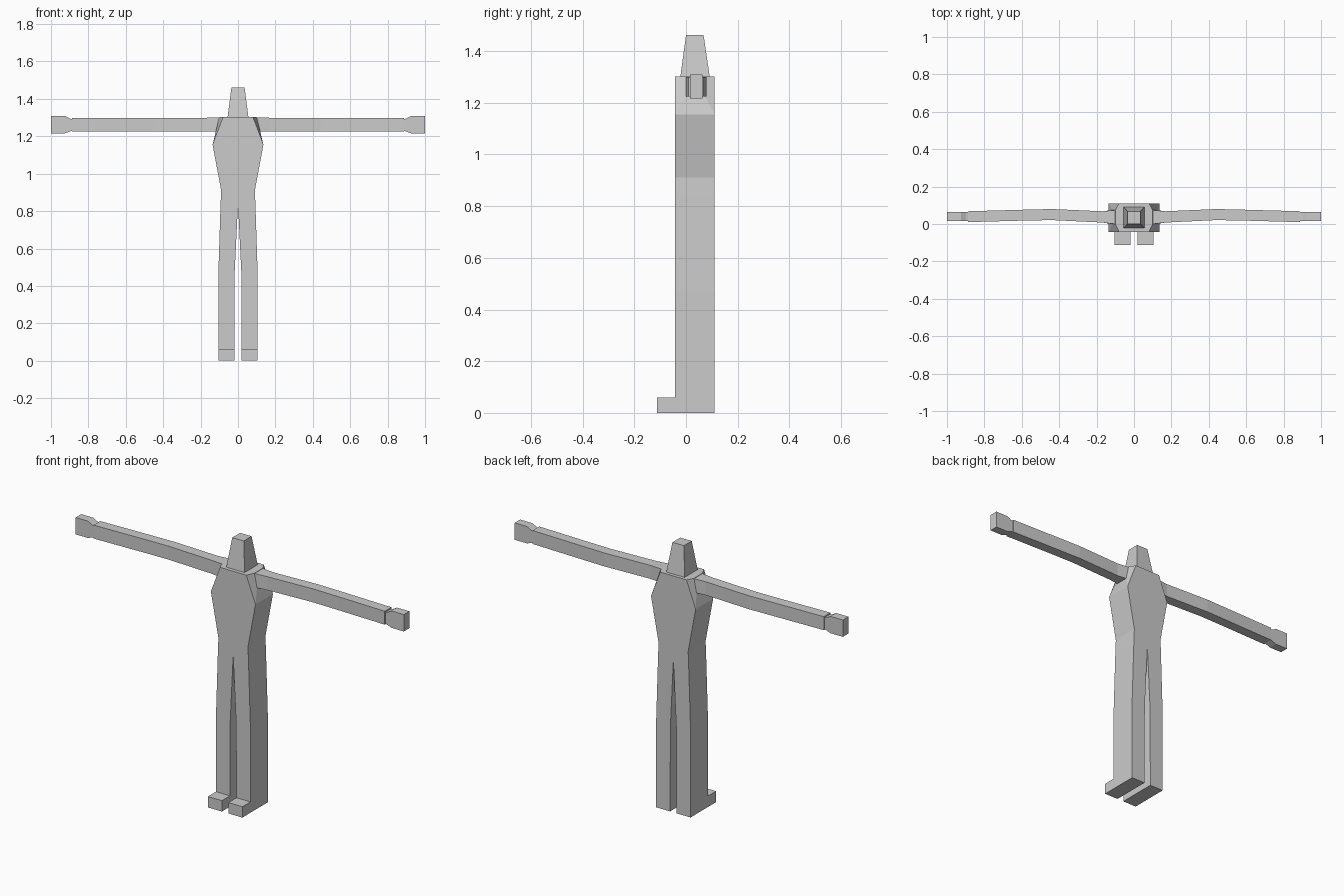
import bpy, bmesh

if "Cube" in bpy.data.objects:
    bpy.data.objects.remove(bpy.data.objects["Cube"])


def finish(name, bm, mirror=False):
    bmesh.ops.remove_doubles(bm, verts=bm.verts, dist=0.0005)
    # drop faces lying on the mirror plane
    if mirror:
        inner = [f for f in bm.faces if all(abs(v.co.x) < 1e-4 for v in f.verts)]
        bmesh.ops.delete(bm, geom=inner, context='FACES')
    bmesh.ops.recalc_face_normals(bm, faces=bm.faces)
    mesh = bpy.data.meshes.new(name)
    bm.to_mesh(mesh)
    bm.free()
    ob = bpy.data.objects.new(name, mesh)
    bpy.context.collection.objects.link(ob)
    if mirror:
        ob.modifiers.new("mirror", 'MIRROR').use_clip = True
    return ob


def loft(bm, rings, cap_start=True, cap_end=True):
    vs = [[bm.verts.new(p) for p in r] for r in rings]
    for a, b in zip(vs, vs[1:]):
        n = len(a)
        for i in range(n):
            j = (i + 1) % n
            bm.faces.new((a[i], a[j], b[j], b[i]))
    if cap_start:
        bm.faces.new(vs[0][::-1])
    if cap_end:
        bm.faces.new(vs[-1])
    return vs


def rect_z(x0, x1, y0, y1, z):
    return [(x0, y0, z), (x1, y0, z), (x1, y1, z), (x0, y1, z)]


def rect_x(x, y0, y1, z0, z1, lean=0):
    return [(x + lean, y0, z0), (x + lean, y1, z0), (x, y1, z1), (x, y0, z1)]


F, B = -0.042, 0.11   # front and back of the body

# Legs and torso, right half mirrored
bm = bmesh.new()
rows = [(0.02, 0.105, 0), (0.02, 0.105, 0.06), (0.018, 0.105, 0.47),
        (0, 0.093, 0.84), (0, 0.09, 0.91), (0, 0.136, 1.155)]
vs = loft(bm, [rect_z(a, b, F, B, z) for a, b, z in rows], cap_end=False)
cf, sf, sb, cb = vs[-1]   # centre and side corners at chest height

# Shoulders: faceted around the arm socket
tcf, tf, tsf, tsb, tb, tcb = [bm.verts.new(p) for p in (
    (0, F, 1.302), (0.08, F, 1.302), (0.1, 0.0, 1.302),
    (0.1, 0.074, 1.302), (0.08, B, 1.302), (0, B, 1.302))]
lf, lb = bm.verts.new((0.116, 0.0, 1.225)), bm.verts.new((0.116, 0.074, 1.225))
for f in ((cf, sf, tf, tcf), (cb, tcb, tb, sb), (tcf, tf, tsf, tsb, tb, tcb),
          (sf, sb, lb, lf), (sf, lf, tsf, tf), (sb, tb, tsb, lb),
          (lf, lb, tsb, tsf)):
    bm.faces.new(f)
finish("body", bm, True)

# Feet
bm = bmesh.new()
loft(bm, [rect_z(0.02, 0.105, -0.112, F, z) for z in (0, 0.06)])
finish("feet", bm, True)

# Arms, slightly bowed backwards
bm = bmesh.new()
loft(bm, [rect_x(0.1, 0.0, 0.074, 1.225, 1.3, 0.016),
          rect_x(0.17, 0.008, 0.068, 1.225, 1.299),
          rect_x(0.44, 0.021, 0.08, 1.225, 1.299),
          rect_x(0.6, 0.018, 0.076, 1.225, 1.299),
          rect_x(0.887, 0.01, 0.068, 1.225, 1.299)])
finish("arms", bm, True)

# Hands
bm = bmesh.new()
loft(bm, [rect_x(0.885, 0.015, 0.063, 1.231, 1.291),
          rect_x(0.9, 0.015, 0.063, 1.225, 1.295),
          rect_x(0.925, 0.015, 0.063, 1.216, 1.309),
          rect_x(1.0, 0.015, 0.063, 1.216, 1.309)])
finish("hands", bm, True)

# Head
bm = bmesh.new()
loft(bm, [rect_z(-0.056, 0.056, -0.022, 0.092, 1.3),
          rect_z(-0.035, 0.035, 0.0, 0.068, 1.462)])
finish("head", bm)
